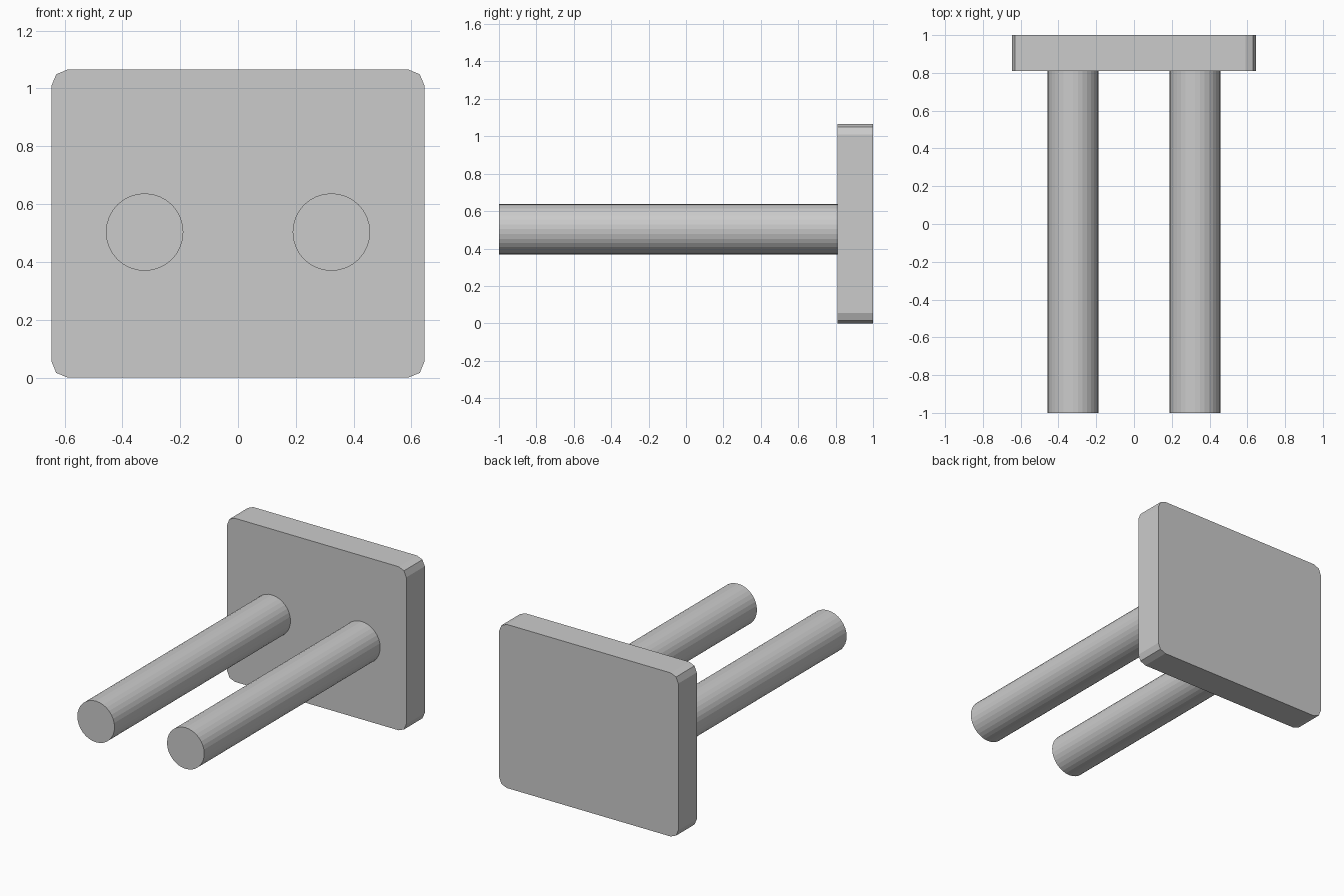
import bpy
import bmesh
from math import pi

cube = bpy.data.objects.get("Cube")
if cube:
    bpy.data.objects.remove(cube, do_unlink=True)

grey = bpy.data.materials.new("light_grey")
grey.use_nodes = True
colour = (0.6, 0.6, 0.6, 1)
grey.diffuse_color = colour
grey.node_tree.nodes["Principled BSDF"].inputs["Base Color"].default_value = colour

WIDTH, HEIGHT = 1.29, 1.065
PLATE_FRONT, PLATE_BACK = 0.81, 1.0

# Back plate: a slab with its four depth-wise edges rounded
bpy.ops.mesh.primitive_cube_add(
    size=1, location=(0, (PLATE_FRONT + PLATE_BACK) / 2, HEIGHT / 2))
plate = bpy.context.object
plate.name = "back_plate"
plate.data.materials.append(grey)
bm = bmesh.new()
bm.from_mesh(plate.data)
bmesh.ops.scale(bm, vec=(WIDTH, PLATE_BACK - PLATE_FRONT, HEIGHT), verts=bm.verts)
corners = [e for e in bm.edges
           if abs(e.verts[0].co.y - e.verts[1].co.y) > 0.01]
bmesh.ops.bevel(bm, geom=corners, offset=0.055, segments=2,
                profile=0.5, affect='EDGES')
bm.to_mesh(plate.data)
bm.free()

# Two round prongs reaching forward from the plate
for name, side in (("left_prong", 1), ("right_prong", -1)):
    bpy.ops.mesh.primitive_cylinder_add(
        vertices=32, radius=0.134, depth=PLATE_FRONT + 1,
        location=(side * 0.323, (PLATE_FRONT - 1) / 2, 0.503),
        rotation=(pi / 2, 0, 0))
    prong = bpy.context.object
    prong.name = name
    prong.data.materials.append(grey)
